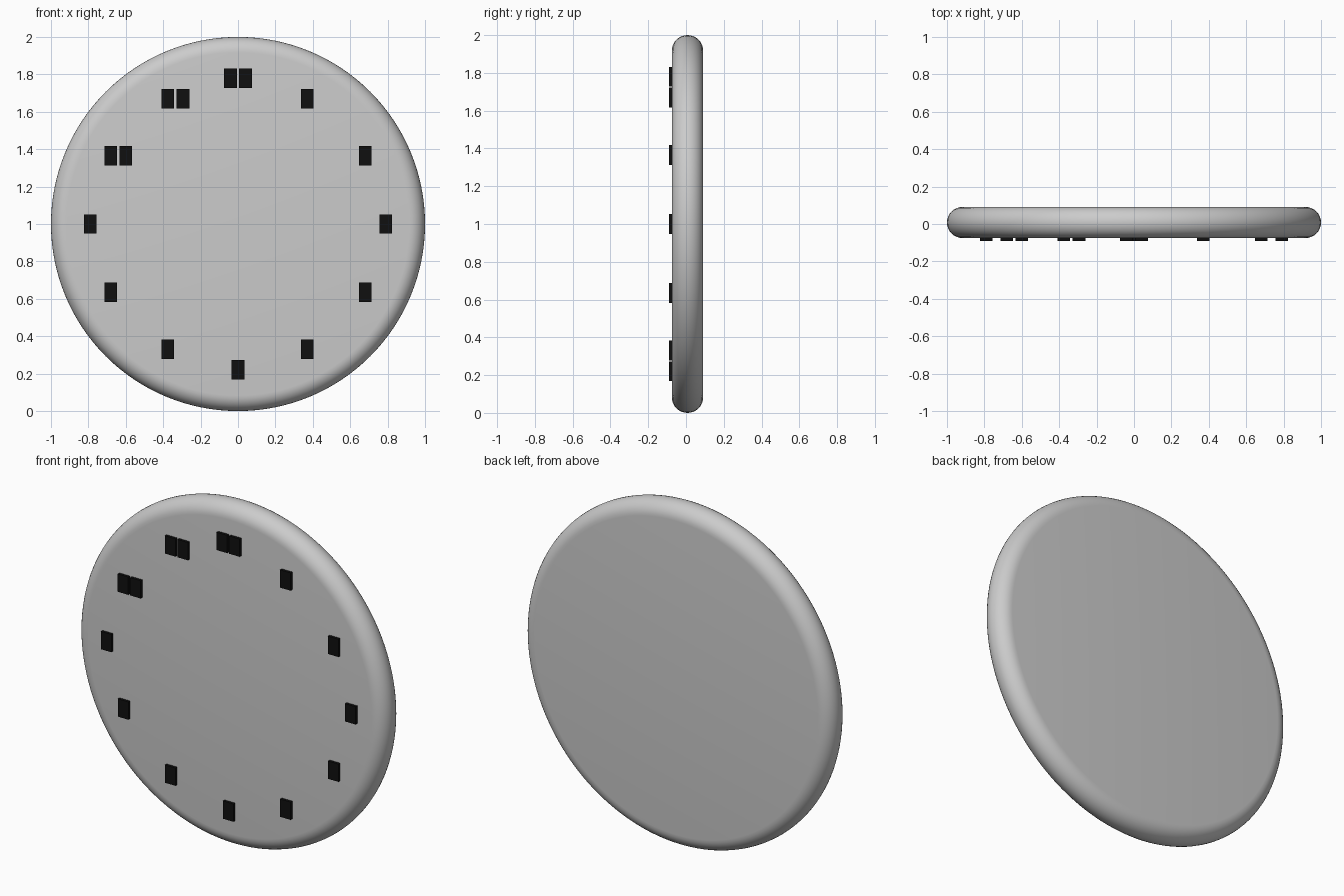
import bpy, bmesh, math
from mathutils import Matrix, Vector

if "Cube" in bpy.data.objects:
    bpy.data.objects.remove(bpy.data.objects["Cube"])

R, EDGE = 1.0, 0.083          # outer radius, rounded rim radius
FRONT, BACK = -0.075, 0.091   # body faces in y
MARK_FRONT = -0.091           # front of the raised hour marks
MARK_W, MARK_H, PITCH = 0.068, 0.104, 0.081


def finish(name, bm, material=None):
    mesh = bpy.data.meshes.new(name)
    bmesh.ops.recalc_face_normals(bm, faces=bm.faces)
    bm.to_mesh(mesh)
    bm.free()
    ob = bpy.data.objects.new(name, mesh)
    bpy.context.collection.objects.link(ob)
    if material:
        mesh.materials.append(material)
    bpy.ops.object.select_all(action='DESELECT')
    ob.select_set(True)
    bpy.context.view_layer.objects.active = ob
    bpy.ops.object.shade_smooth_by_angle(angle=math.radians(30))
    return ob


# clock body: flat disc with a half-round rim, spun around the y axis
bm = bmesh.new()
mid_y = (FRONT + BACK) / 2
profile = [(0, FRONT)]
for i in range(17):
    a = -math.pi / 2 + math.pi * i / 16
    profile.append((R - EDGE + EDGE * math.cos(a), mid_y + EDGE * math.sin(a)))
profile.append((0, BACK))
verts = [bm.verts.new((r, y, 1)) for r, y in profile]
edges = [bm.edges.new(pair) for pair in zip(verts, verts[1:])]
bmesh.ops.spin(bm, geom=verts + edges, cent=(0, 0, 1), axis=(0, 1, 0),
               angle=math.tau, steps=128)
bmesh.ops.remove_doubles(bm, verts=bm.verts, dist=1e-4)
finish("clock_body", bm)

# plain raised hour marks: double blocks at ten, eleven and twelve
black = bpy.data.materials.new("black")
black.diffuse_color = (0.005, 0.005, 0.005, 1)
black.use_nodes = True
black.node_tree.nodes["Principled BSDF"].inputs["Base Color"].default_value = black.diffuse_color

marks = {1: (0.37, 0.67), 2: (0.68, 0.365), 3: (0.79, 0), 4: (0.68, -0.365),
         5: (0.37, -0.67), 6: (0, -0.78), 7: (-0.375, -0.67),
         8: (-0.68, -0.365), 9: (-0.79, 0), 10: (-0.64, 0.365),
         11: (-0.335, 0.67), 12: (0, 0.78)}
depth = FRONT - MARK_FRONT + 0.002
for hour, (x, z) in marks.items():
    bm = bmesh.new()
    offsets = (-PITCH / 2, PITCH / 2) if hour >= 10 else (0,)
    for dx in offsets:
        place = Matrix.Translation(Vector((x + dx, MARK_FRONT + depth / 2, 1 + z)))
        bmesh.ops.create_cube(bm, size=1, matrix=place @ Matrix.Diagonal((MARK_W, depth, MARK_H, 1)))
    finish(f"hour_mark_{hour:02d}", bm, black)
